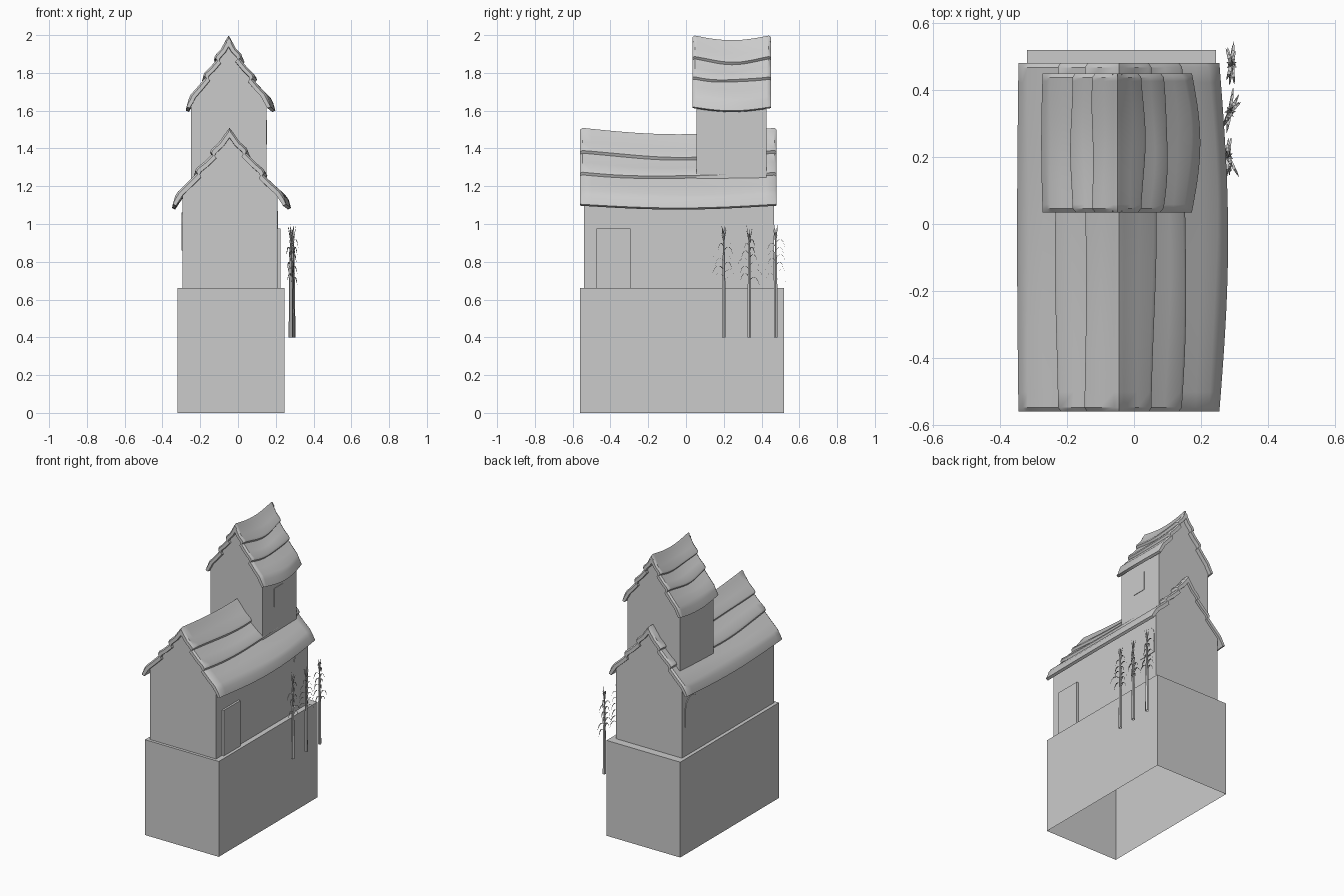
import bpy, bmesh, math, random
from mathutils import Vector

if "Cube" in bpy.data.objects:
    bpy.data.objects.remove(bpy.data.objects["Cube"])

random.seed(4)


def mesh_object(name, verts, faces, smooth=False):
    me = bpy.data.meshes.new(name)
    me.from_pydata(verts, [], faces)
    bm = bmesh.new()
    bm.from_mesh(me)
    bmesh.ops.recalc_face_normals(bm, faces=bm.faces)
    bm.to_mesh(me)
    bm.free()
    ob = bpy.data.objects.new(name, me)
    bpy.context.collection.objects.link(ob)
    if smooth:
        bpy.ops.object.select_all(action='DESELECT')
        bpy.context.view_layer.objects.active = ob
        ob.select_set(True)
        bpy.ops.object.shade_smooth_by_angle(angle=math.radians(40))
    return ob


def box(name, x0, x1, y0, y1, z0, z1, open_bottom=False):
    v = [(x, y, z) for z in (z0, z1) for x, y in ((x0, y0), (x1, y0), (x1, y1), (x0, y1))]
    f = [(4, 5, 6, 7)] + [(i, (i + 1) % 4, (i + 1) % 4 + 4, i + 4) for i in range(4)]
    if not open_bottom:
        f.append((3, 2, 1, 0))
    return mesh_object(name, v, f)


def gable_walls(name, x0, x1, y0, y1, z0, eave, apex):
    # house-shaped shell; the roof covers the open top
    prof = [(x0, z0), (x1, z0), (x1, eave), ((x0 + x1) / 2, apex), (x0, eave)]
    v = [(x, y, z) for y in (y0, y1) for x, z in prof]
    f = [(0, 1, 2, 3, 4), (9, 8, 7, 6, 5), (1, 6, 7, 2), (0, 4, 9, 5)]
    return mesh_object(name, v, f)


# fraction down the slope, height above the slope: three overlapping courses
COURSES = [(0.05, 0.0), (0.20, -0.004), (0.31, 0.004), (0.345, 0.001), (0.36, -0.014),
           (0.50, -0.007), (0.61, 0.004), (0.645, 0.0), (0.66, -0.014),
           (0.80, -0.006), (0.93, 0.003), (1.0, 0.0)]


def sagging_roof(name, cx, half, y0, y1, ridge, eave, tip, sag, bulge, thick):
    rows, n = [], 18
    ys = [y0, y0 + 0.012] + [y0 + (y1 - y0) * i / n for i in range(1, n)] + [y1 - 0.012, y1]
    for k, y in enumerate(ys):
        u = (y - y0) / (y1 - y0)
        s = math.sin(math.pi * u)
        end = 0.010 if k in (0, len(ys) - 1) else 0.0
        sides = []
        for sx in (-1, 1):
            w = half + s * (bulge if sx > 0 else 0.004)
            d = Vector((w, eave - ridge)).normalized()
            nrm = Vector((-d.y, d.x))
            outer, inner = [], []
            for t, h in COURSES:
                t += 0.012 * math.sin(7 * u + 9 * t + sx) * (0.1 < t < 0.95)
                p = Vector((w * t, ridge + (eave - ridge) * t - s * (sag * (1 - t) + 0.02 * t)))
                outer.append(p + nrm * (h - end))
                inner.append(p + nrm * (h - thick))
            low = Vector((w + tip[0], tip[1] - s * 0.02))
            outer.append(low)
            inner.append(low - d * 0.004 - nrm * 0.018)
            sides.append(([(cx + sx * p.x, y, p.y) for p in outer],
                          [(cx + sx * p.x, y, p.y) for p in inner]))
        (lo, li), (ro, ri) = sides
        top = (cx, y, ridge - s * sag - end)
        under = (cx, y, ridge - s * sag - thick * 1.7)
        rows.append(lo[::-1] + [top] + ro + ri[::-1] + [under] + li)
    m = len(rows[0])
    f = [(r * m + i, r * m + (i + 1) % m, (r + 1) * m + (i + 1) % m, (r + 1) * m + i)
         for r in range(len(rows) - 1) for i in range(m)]
    half_m = m // 2
    for b in (0, (len(rows) - 1) * m):
        f += [(b + i, b + i + 1, b + m - 2 - i, b + m - 1 - i) for i in range(half_m - 1)]
    return mesh_object(name, [p for r in rows for p in r], f, True)


def arched_window(name, x0, x1, y0, y1, z0, z1):
    r = (y1 - y0) / 2
    cy = (y0 + y1) / 2
    prof = [(y0, z0), (y1, z0)]
    prof += [(cy + r * math.cos(a), z1 - r + r * math.sin(a)) for a in
             [math.pi * i / 10 for i in range(11)]]
    n = len(prof)
    v = [(x, y, z) for x in (x0, x1) for y, z in prof]
    f = [tuple(range(n)), tuple(range(2 * n - 1, n - 1, -1))]
    f += [(i, (i + 1) % n, (i + 1) % n + n, i + n) for i in range(n)]
    return mesh_object(name, v, f)


def corn_stalk(name, x, y, turn):
    v, f = [], []
    # stem
    rings = [(0.40, 0.012), (0.65, 0.010), (0.85, 0.006), (0.97, 0.002)]
    for z, r in rings:
        v += [(x + r * math.cos(a), y + r * math.sin(a), z) for a in
              [math.tau * i / 6 for i in range(6)]]
    for k in range(3):
        f += [(k * 6 + i, k * 6 + (i + 1) % 6, k * 6 + 6 + (i + 1) % 6, k * 6 + 6 + i)
              for i in range(6)]

    def leaf(z, ang, length, rise, droop, width):
        b = len(v)
        c, s = math.cos(ang), math.sin(ang)
        for i in range(6):
            t = i / 5
            w = width * (1 - t) ** 0.6
            h = z + rise * t - droop * t ** 3
            for e in (-w, w):
                v.append((x + c * length * t - s * e, y + s * length * t + c * e, h))
        f.extend((b + 2 * i, b + 2 * i + 1, b + 2 * i + 3, b + 2 * i + 2) for i in range(5))

    # drooping leaves on alternating sides
    for i in range(11):
        ang = turn + math.pi * (i % 2) + random.uniform(-0.4, 0.4)
        leaf(0.70 + 0.02 * i, ang, random.uniform(0.055, 0.085) - 0.003 * i, 0.06, 0.085, 0.007)
    # tassel
    for i in range(6):
        leaf(0.90, turn + i * math.tau / 6, 0.018, random.uniform(0.06, 0.1), 0, 0.004)
    return mesh_object(name, v, f)


# stone base and main house
box("base", -0.32, 0.245, -0.56, 0.52, 0, 0.66, open_bottom=True)
gable_walls("house_walls", -0.295, 0.21, -0.54, 0.465, 0.66, 1.165, 1.465)
sagging_roof("house_roof", -0.045, 0.287, -0.56, 0.48, 1.51, 1.15, (0.013, 1.105), 0.035, 0.026, 0.032)

# tower
gable_walls("tower_walls", -0.25, 0.15, 0.055, 0.425, 1.15, 1.66, 1.95)
sagging_roof("tower_roof", -0.05, 0.21, 0.035, 0.45, 2.0, 1.665, (0.013, 1.62), 0.027, 0.025, 0.03)

# door and shallow windows
box("door", 0.20, 0.224, -0.475, -0.295, 0.66, 0.975)
arched_window("left_window", -0.299, -0.285, 0.29, 0.43, 0.86, 1.06)
arched_window("right_window", 0.20, 0.213, 0.31, 0.45, 0.87, 1.07)
box("tower_window", 0.14, 0.153, 0.18, 0.28, 1.42, 1.55)

# corn beside the house
for i, (x, y, turn) in enumerate([(0.28, 0.20, 1.75), (0.287, 0.335, 1.1), (0.292, 0.475, 1.6)]):
    corn_stalk(f"corn_stalk_{i + 1}", x, y, turn)
